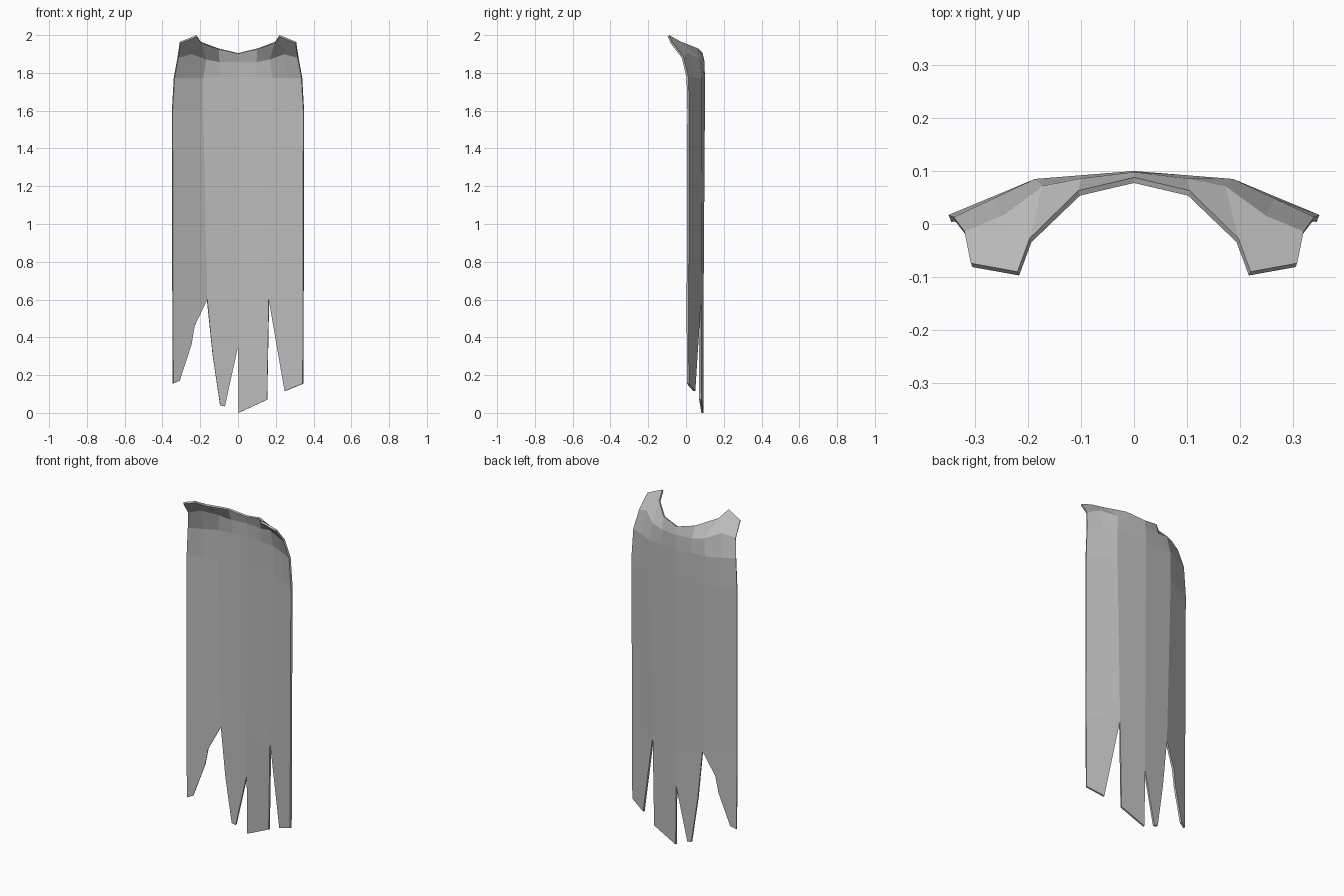
import bpy
import bmesh

cube = bpy.data.objects.get("Cube")
if cube:
    bpy.data.objects.remove(cube, do_unlink=True)

cloth = bpy.data.materials.new("grey cloth")
cloth.use_nodes = True
cloth.diffuse_color = (0.5, 0.5, 0.5, 1)
bsdf = cloth.node_tree.nodes["Principled BSDF"]
bsdf.inputs["Base Color"].default_value = cloth.diffuse_color
bsdf.inputs["Roughness"].default_value = 0.8

bm = bmesh.new()


def mirrored(half):
    """Full row of vertices from the points at x >= 0."""
    full = [(-x, y, z) for x, y, z in reversed(half[1:])] + half
    return [bm.verts.new(p) for p in full]


def body_row(z, fold, edge, back, fold_y, edge_y):
    """Row with folds at the centre, the shoulder line and the side edge."""
    return mirrored([(0, back, z), (fold / 2, (back + fold_y) / 2, z), (fold, fold_y, z),
                     ((fold + edge) / 2, (fold_y + edge_y) / 2, z), (edge, edge_y, z)])


# Collar and hanging body, from the top edge down
rows = [
    mirrored([(0, .088, 1.905), (.105, .063, 1.93), (.197, -.027, 1.965),
              (.22, -.09, 2.0), (.308, -.074, 1.965)]),
    mirrored([(0, .098, 1.86), (.1, .086, 1.86), (.172, .072, 1.875),
              (.25, .015, 1.905), (.32, -.014, 1.885)]),
    body_row(1.775, .187, .34, .1, .085, .013),
    body_row(1.6, .187, .35, .1, .085, .017),
    body_row(.6, .165, .348, .093, .08, .014),
]
for upper, lower in zip(rows, rows[1:]):
    for i in range(len(upper) - 1):
        bm.faces.new((upper[i], lower[i], lower[i + 1], upper[i + 1]))

# Torn strips: outline of each tip from its left to its right side
hem = rows[-1]
tips = [
    [(-.346, .155), (-.312, .17), (-.25, .36), (-.233, .46)],
    [(-.135, .31), (-.095, .04), (-.07, .035), (0, .35)],
    [(0, .35), (.004, 0), (.155, .07)],
    [(.25, .115), (.346, .155)],
]


def hem_depth(x):
    """Depth of the folded cloth below the hem row."""
    x = abs(x)
    if x < .165:
        return .093 - .013 * x / .165
    return .08 - .066 * (x - .165) / .183


for n, tip in enumerate(tips):
    top = hem[2 * n:2 * n + 3]
    bottom = [bm.verts.new((x, hem_depth(x), z)) for x, z in tip]
    bm.faces.new([top[0]] + bottom + top[:0:-1])

bmesh.ops.remove_doubles(bm, verts=bm.verts, dist=.0005)
bmesh.ops.recalc_face_normals(bm, faces=bm.faces)

# The outer side looks to the back
bm.faces.ensure_lookup_table()
if sum(f.normal.y * f.calc_area() for f in bm.faces) < 0:
    bmesh.ops.reverse_faces(bm, faces=bm.faces)

mesh = bpy.data.meshes.new("cape")
bm.to_mesh(mesh)
bm.free()
mesh.materials.append(cloth)
cape = bpy.data.objects.new("cape", mesh)
bpy.context.collection.objects.link(cape)

# Cloth thickness, grown towards the wearer
thick = cape.modifiers.new("thickness", "SOLIDIFY")
thick.thickness = .011
thick.offset = -1
